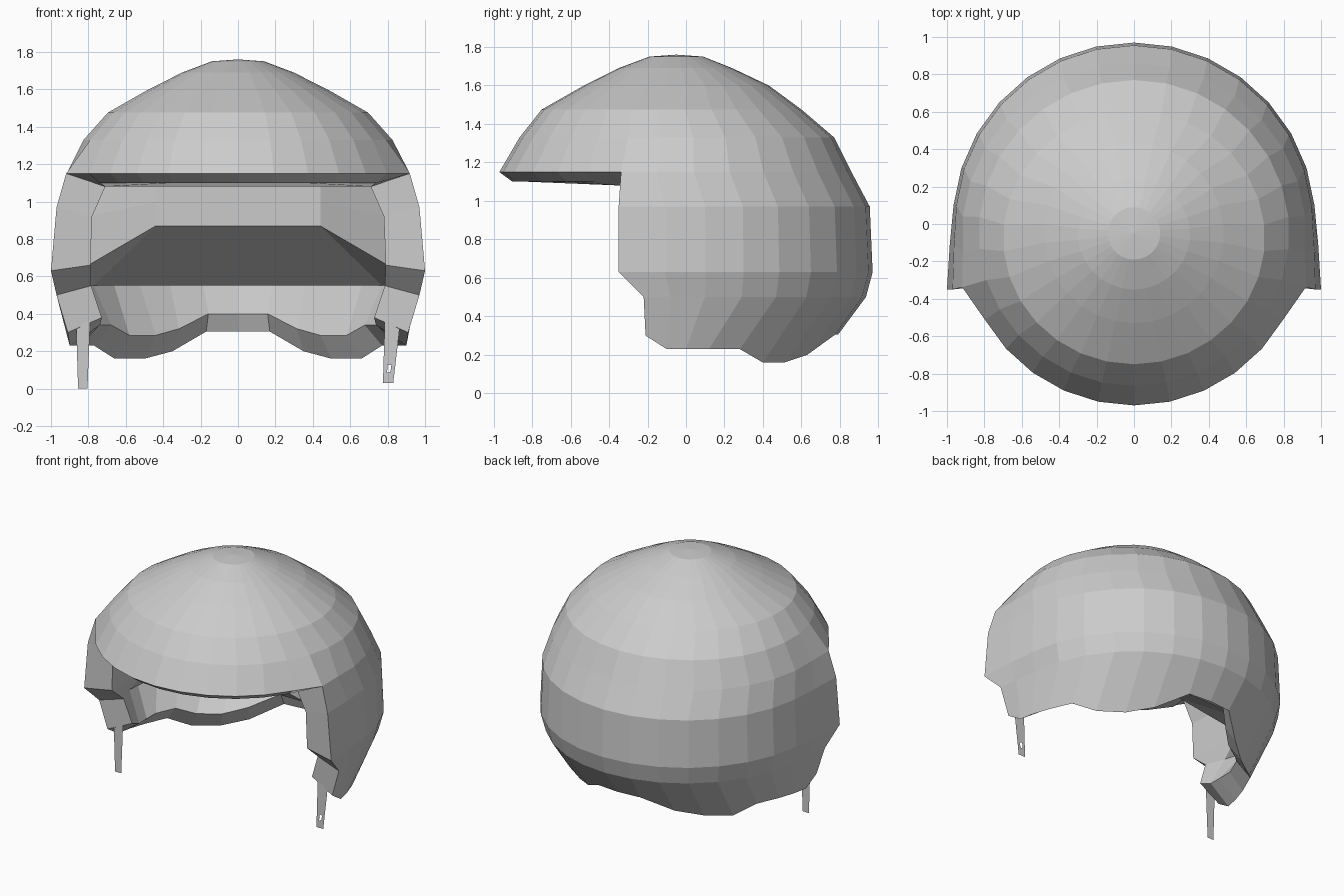
import bpy, bmesh, math

if "Cube" in bpy.data.objects:
    bpy.data.objects.remove(bpy.data.objects["Cube"])

N, SIDE = 30, 9          # columns around the dome; column 0 is the back, +-9 the face opening
bm = bmesh.new()


def vert(x, y, z):
    return bm.verts.new((x, y, z))


def face(*vs):
    return bm.faces.new(vs)


def full_ring(z, rx, yf, yb):
    cy, ry = (yf + yb) / 2, (yb - yf) / 2
    return [vert(rx * math.sin(math.tau * k / N), cy + ry * math.cos(math.tau * k / N), z)
            for k in range(N)]


def mirrored(half):
    """Half a ring (back centre first) -> dict of columns -SIDE..SIDE."""
    out = {}
    for k, (x, y, z) in enumerate(half):
        out[k] = vert(x, y, z)
        if k:
            out[-k] = vert(-x, y, z)
    return out


def u_ring(z, r, y8, x9, y9):
    half = [(r * math.sin(math.radians(12 * k)), r * math.cos(math.radians(12 * k)), z)
            for k in range(8)]
    return mirrored(half + [((r + x9) / 2, y8, z), (x9, y9, z)])


def join_u(a, b):
    for k in range(-SIDE, SIDE):
        face(a[k], a[k + 1], b[k + 1], b[k])


# Dome, closed at the crown and ending in the brim edge
dome = [full_ring(*r) for r in ((1.75, .14, -.19, .09), (1.69, .30, -.35, .24),
                                (1.60, .48, -.53, .43), (1.475, .70, -.75, .60),
                                (1.33, .83, -.865, .77), (1.15, .92, -.97, .86))]
crown = vert(0, -.05, 1.76)
for k in range(N):
    face(crown, dome[0][k], dome[0][(k + 1) % N])
    for a, b in zip(dome, dome[1:]):
        face(a[k], a[(k + 1) % N], b[(k + 1) % N], b[k])
brim = dome[-1]
for k in (SIDE, -SIDE):
    brim[k].co.x *= 1.05

# Outer sides and back, with the wavy lower edge
hem = [(0, .79, .305), (.17, .775, .305), (.35, .63, .20), (.50, .51, .16), (.66, .40, .16),
       (.77, .28, .23), (.84, .12, .23), (.88, 0, .23), (.90, -.10, .23), (.91, -.21, .30)]
outer = [{k: brim[k] for k in range(-SIDE, SIDE + 1)},
         u_ring(.97, .955, -.11, .97, -.35),
         u_ring(.63, .97, -.11, 1.0, -.35),
         u_ring(.50, .935, -.08, .97, -.22),
         mirrored(hem)]
for a, b in zip(outer, outer[1:]):
    join_u(a, b)

# Inner lower wall and the hem thickness
inner_top = u_ring(.55, .89, -.06, .785, -.2)
lift = [.40, .40, .32, .285, .285, .34, .34, .34, .34, .38]
shrink = [.97, .93, .90] + [.88] * 4 + [.84, .82, .80]
inner_hem = mirrored([(x * s, y * max(s, .88), z) for (x, y, _), z, s in
                      zip(hem, lift, shrink)])
join_u(inner_top, inner_hem)
join_u(inner_hem, outer[-1])

# Face opening rims, inner side walls and the recessed liner
BACK = 5                 # inner column where the sloped ceiling meets the lower wall
liner, rims, walls = {}, {}, {}
for s in (-1, 1):
    c = s * SIDE
    rim = [vert(s * x, y, z) for x, y, z in ((.71, -.34, 1.08), (.78, -.33, .92), (.79, -.33, .66))]
    rim += [inner_top[c], inner_hem[c]]
    for i in range(4):
        face(outer[i][c], outer[i + 1][c], rim[i + 1], rim[i])
    wall = [vert(s * x, .12, z) for x, z in ((.75, 1.10), (.80, .92), (.80, .66))]
    for i in range(2):
        face(rim[i], rim[i + 1], wall[i + 1], wall[i])
    face(rim[2], inner_top[c], inner_top[s * 8], wall[2])
    face(wall[2], *[inner_top[s * k] for k in range(8, BACK - 1, -1)])
    top, mid, low = (vert(s * .44, -.06, z) for z in (1.10, 1.0, .87))
    face(top, mid, wall[1], wall[0])
    face(mid, low, wall[2], wall[1])
    face(low, inner_top[s * BACK], wall[2])
    liner[s], rims[s], walls[s] = (top, mid, low), rim, wall
for i in range(2):
    face(liner[-1][i], liner[1][i], liner[1][i + 1], liner[-1][i + 1])
face(liner[-1][2], liner[1][2], inner_top[BACK], inner_top[-BACK])
face(*[inner_top[k] for k in range(-BACK, BACK + 1)])

# Brim underside: bevelled lip and flat soffit
lip = [rims[1][0]]
for k in range(SIDE + 1, N - SIDE):
    x, y, z = brim[k].co
    lip.append(vert(x * .93, y * .93, 1.10))
lip.append(rims[-1][0])
for i in range(len(lip) - 1):
    face(brim[SIDE + i], brim[SIDE + i + 1], lip[i + 1], lip[i])
face(*lip, walls[-1][0], liner[-1][0], liner[1][0], walls[1][0])


def finish(name, mesh_bm):
    bmesh.ops.recalc_face_normals(mesh_bm, faces=mesh_bm.faces)
    me = bpy.data.meshes.new(name)
    mesh_bm.to_mesh(me)
    mesh_bm.free()
    ob = bpy.data.objects.new(name, me)
    bpy.context.collection.objects.link(ob)
    return ob


finish("helmet_shell", bm)


# Chin straps: flat strips, the right one with a buckle hole
def strap(name, outline, hole=None):
    b = bmesh.new()
    o = [b.verts.new((x, -.2, z)) for x, z in outline]
    if hole:
        h = [b.verts.new((x, -.2, z)) for x, z in hole]
        for i in range(4):
            j = (i + 1) % 4
            b.faces.new((o[i], o[j], h[j], h[i]))
    else:
        b.faces.new(o)
    finish(name, b)


strap("left_strap", [(-.855, 0), (-.805, 0), (-.79, .37), (-.865, .33)])
strap("right_strap", [(.775, .03), (.83, .03), (.865, .33), (.785, .37)],
      [(.797, .085), (.815, .09), (.82, .125), (.80, .13)])
